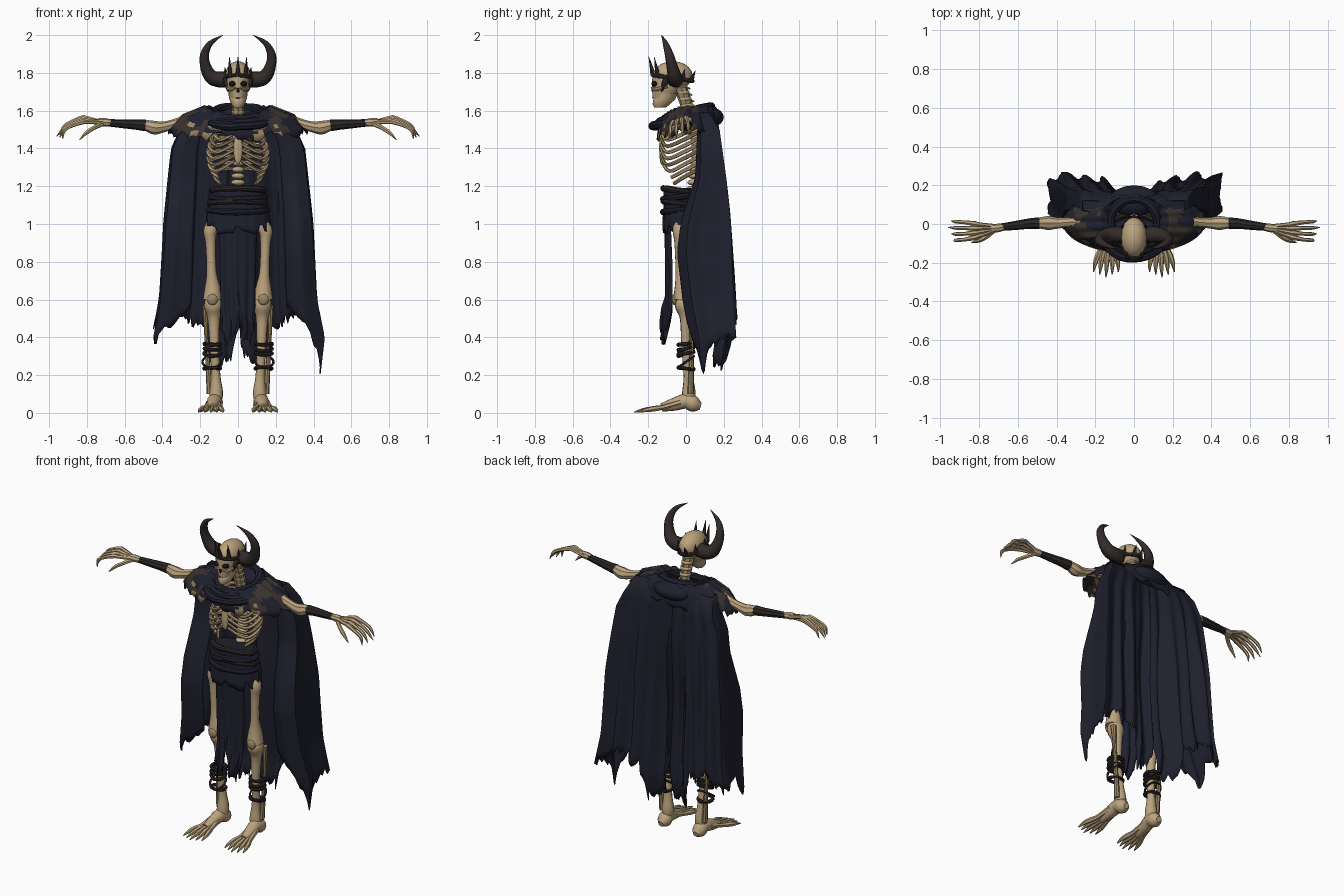
import bpy, bmesh, math, random
from mathutils import Vector, Matrix

random.seed(4)
if bpy.data.objects.get("Cube"):
    bpy.data.objects.remove(bpy.data.objects["Cube"], do_unlink=True)

def material(name, *rgb):
    mat = bpy.data.materials.new(name)
    mat.use_nodes = True
    mat.diffuse_color = (*rgb, 1)
    mat.node_tree.nodes["Principled BSDF"].inputs["Base Color"].default_value = (*rgb, 1)
    return mat

BONE = material("pale bone", .50, .37, .21)
AGED = material("aged bone", .33, .235, .125)
CLOTH = material("midnight cloth", .013, .014, .026)
WORN = material("worn brown cloth", .04, .031, .027)
LEATHER = material("dark leather", .024, .019, .019)
HORN = material("dark horn", .032, .024, .023)
VOID = material("hollow black", .008, .006, .005)

def finish(name, bm, mat, angle=40):
    bmesh.ops.recalc_face_normals(bm, faces=bm.faces)
    mesh = bpy.data.meshes.new(name)
    bm.to_mesh(mesh)
    bm.free()
    mesh.materials.append(mat)
    mesh.shade_smooth()
    mesh.set_sharp_from_angle(angle=math.radians(angle))
    obj = bpy.data.objects.new(name, mesh)
    bpy.context.collection.objects.link(obj)
    return obj

def skin(bm, rings, wrap_rings=False, cap=True, wrap_sides=True):
    """Join rows of points with quads."""
    rows = [[bm.verts.new(p) for p in ring] for ring in rings]
    count = len(rows[0])
    for i in range(len(rows) if wrap_rings else len(rows) - 1):
        a, b = rows[i], rows[(i + 1) % len(rows)]
        for j in range(count if wrap_sides else count - 1):
            k = (j + 1) % count
            bm.faces.new((a[j], a[k], b[k], b[j]))
    if cap and not wrap_rings:
        bm.faces.new(rows[0])
        bm.faces.new(rows[-1])

def tube(name, points, mat, sx=1, sides=8, steps=4, closed=False):
    """Smooth path of (x, y, z, radius) points swept into a tapered tube."""
    pts = [Vector((p[0] * sx, *p[1:])) for p in points]
    n, path, rings, normal = len(pts), [], [], None
    for i in range(n if closed else n - 1):
        a, b, c, d = (pts[k % n if closed else min(max(k, 0), n - 1)] for k in range(i - 1, i + 3))
        for s in range(steps):
            t = s / steps
            path.append(b + (c - a) * (t / 2) + (a * 2 - b * 5 + c * 4 - d) * (t * t / 2)
                        + (b * 3 - a - c * 3 + d) * (t ** 3 / 2))
    if not closed:
        path.append(pts[-1])
    for i, p in enumerate(path):
        after = path[(i + 1) % len(path)] if closed else path[min(i + 1, len(path) - 1)]
        before = path[i - 1] if closed else path[max(i - 1, 0)]
        tangent = (after - before).to_3d().normalized()
        normal = tangent.orthogonal() if normal is None else normal - tangent * normal.dot(tangent)
        normal.normalize()
        other = tangent.cross(normal)
        angles = [math.tau * j / sides for j in range(sides)]
        rings.append([p.to_3d() + (normal * math.cos(q) + other * math.sin(q)) * max(p.w, .001) for q in angles])
    bm = bmesh.new()
    skin(bm, rings, closed)
    return finish(name, bm, mat)

def hoop(name, x, y, z, rx, ry, r, mat, tilt=0, sx=1, count=16):
    """Closed band around the z axis; tilt lowers its front."""
    turns = [math.tau * i / count for i in range(count)]
    tube(name, [(x + rx * math.sin(q), y - ry * math.cos(q), z - tilt * math.cos(q), r * random.uniform(.85, 1.15))
                for q in turns], mat, sx, steps=2, closed=True)

def loft(name, rings, mat, sides=16):
    """Stack of horizontal ellipses given as (y, z, rx, ry)."""
    bm = bmesh.new()
    turns = [math.tau * j / sides for j in range(sides)]
    skin(bm, [[(rx * math.sin(q), y - ry * math.cos(q), z) for q in turns] for y, z, rx, ry in rings])
    finish(name, bm, mat)

def blob(name, centre, size, mat, sx=1):
    bm = bmesh.new()
    place = Matrix.Translation((centre[0] * sx, *centre[1:])) @ Matrix.Diagonal((*size, 1))
    bmesh.ops.create_uvsphere(bm, u_segments=16, v_segments=10, radius=1, matrix=place)
    finish(name, bm, mat)

def sheet(name, shape, nu, nv, mat, closed=False):
    """Thin cloth from shape(u, v)."""
    bm = bmesh.new()
    span = nu if closed else nu - 1
    skin(bm, [[shape(i / span, j / (nv - 1)) for i in range(nu)] for j in range(nv)], cap=False, wrap_sides=closed)
    obj = finish(name, bm, mat, 50)
    obj.modifiers.new("thickness", 'SOLIDIFY').thickness = .005
    return obj

def ramp(t, *keys):
    """Piecewise linear value through (t, value) keys."""
    for (a, p), (b, q) in zip(keys, keys[1:]):
        if t <= b:
            return p + (q - p) * max(0, (t - a) / (b - a))
    return keys[-1][1]

tatter = [random.uniform(-1, 1) for _ in range(200)]

# Cape: folded sheet around the back with long ragged side tails
def cape_shape(u, v):
    side, s = (1 if u > .5 else -1), abs(2 * u - 1)
    tail = .2 if side > 0 else .36
    hem = ramp(s, (0, .45), (.05, .3), (.22, .25), (.3, .46), (.55, .52), (.68, .44), (.8, tail + .12),
               (.86, tail), (.92, .45), (1, .57)) + .03 * tatter[int(u * 158)]
    z = 1.59 + (hem - 1.59) * v
    width = ramp(z, (.2, .44), (.4, .465), (.6, .425), (1, .4), (1.4, .36), (1.6, .27))
    front = ramp(z, (.2, .05), (.4, .02), (.6, -.02), (.85, -.05), (1, -.03), (1.25, .05), (1.5, .06))
    back = ramp(z, (.2, .2), (.4, .27), (1, .23), (1.5, .18), (1.6, .12))
    across = ramp(s, (0, 0), (.3, .4), (.55, .74), (.7, .98), (.86, .97), (1, .6))
    depth = ramp(s, (0, .65), (.15, .66), (.3, .9), (.55, .94), (.7, .95), (.86, .15), (.92, 0), (1, .15))
    fold = .018 * min(1, v * 2) * (math.sin(s * 37 + side) + .5 * math.sin(s * 19 + v * 4))
    return (side * (across * width + fold * .4), front + (back - front) * depth + fold * min(1, depth + .3), z)

sheet("cape", cape_shape, 160, 26, CLOTH)

# Shoulder mantle with worn and torn patches
def mantle_shape(u, v):
    q = u * math.tau
    ahead = max(0, math.cos(q)) ** 2
    rx = ramp(v, (0, .11), (.35, .19), (.7, .3), (1, .37))
    ry = ramp(v, (0, .11), (.35, .14), (1, .165))
    z = ramp(v, (0, 1.59), (.3, 1.625), (.7, 1.575), (1, 1.49)) - ahead * (.065 - .035 * v)
    z += .006 * math.sin(q * 17) + (.025 * tatter[int(u * 80)] if v > .95 else 0)
    return (rx * math.sin(q), .01 - ry * math.cos(q), z)

mantle = sheet("shoulder_mantle", mantle_shape, 80, 14, CLOTH, True)
mantle.data.materials.append(WORN)
mantle.data.materials.append(AGED)
for face in mantle.data.polygons:
    x, y, z = face.center
    if abs(x) > .17 and y < .08 and math.sin(x * 38) + math.sin(y * 45 + z * 30) > -.3:
        face.material_index = 1
    if .09 < abs(x) < .26 and y < -.04 and z < 1.53 and math.sin(x * 71) + math.sin(z * 95) > .5:
        face.material_index = 2

# Rolled cowl and fallen hood
for i in range(3):
    hoop("cowl_roll", 0, .01 - i * .012, 1.59 - i * .02, .12 + i * .028, .12 + i * .022, .024, CLOTH, .032)
blob("fallen_hood", (0, .12, 1.565), (.13, .08, .055), CLOTH)

# Skull
blob("cranium", (0, -.07, 1.785), (.068, .105, .077), BONE)
loft("face", [(-.1, 1.78, .062, .078), (-.105, 1.73, .06, .076), (-.115, 1.69, .048, .063),
              (-.12, 1.665, .038, .056)], BONE)
loft("jaw", [(-.1, 1.69, .052, .055), (-.115, 1.66, .045, .058), (-.13, 1.635, .037, .047),
             (-.137, 1.618, .024, .032)], BONE)
blob("nose_hollow", (0, -.173, 1.71), (.01, .01, .017), VOID)
tube("mouth_line", [(-.034, -.145, 1.668, .003), (0, -.176, 1.668, .003), (.034, -.145, 1.668, .003)], VOID)

# Crown: thin band, low at the back, with spikes
hoop("crown_band", 0, -.07, 1.772, .066, .104, .011, HORN, -.015)
for i in range(9):
    x, y = math.sin(math.tau * i / 9), math.cos(math.tau * i / 9)
    tall, z = (.1 if y > .5 else .055), 1.772 + y * .015
    tube("crown_spike", [(x * .064, -.07 - y * .104, z, .015), (x * .068, -.07 - y * .115, z + tall * .5, .008),
                         (x * .07, -.07 - y * .128, z + tall, .001)], HORN, sides=6)

# Neck and spine
tube("neck", [(0, .03, 1.54, .034), (0, .0, 1.64, .033), (0, -.035, 1.74, .036)], AGED)
for i in range(21):
    z = 1.05 + i * .034
    y, r = ramp(z, (1.08, .03), (1.4, .06), (1.58, .02), (1.74, -.03)), ramp(z, (1.2, .038), (1.4, .026), (1.6, .036))
    blob("vertebra", (0, y, z), (r, r, .017), BONE)
    tube("vertebra_spur", [(0, y, z, .011), (0, y + .05, z - .014, .004)], AGED, sides=6, steps=1)
blob("breastbone", (0, -.13, 1.4), (.024, .012, .085), BONE)

# Waist wraps, belt and hip flaps
loft("waist_wrap", [(-.03, 1.03, .165, .09), (-.035, 1.1, .155, .085), (-.045, 1.19, .135, .075)], CLOTH)
for i in range(4):
    hoop("waist_band", 0, -.035, 1.075 + i * .034, .156 - i * .006, .086, .016, (CLOTH, LEATHER)[i % 2],
         .012 * (-1) ** i)

def flap_shape(u, v):
    q, flare = (u - .5) * math.tau * .98, 1 + .04 * v
    flare += .03 * math.sin(q * 14)
    return (.163 * flare * math.sin(q), -.025 - .095 * flare * math.cos(q), 1.07 - v * (.1 + .03 * tatter[int(u * 40)]))

sheet("hip_flaps", flap_shape, 60, 5, CLOTH)

# Front loincloth split into two tails
def loin_shape(u, v):
    x = 2 * u - 1
    hem = ramp(abs(x), (0, .55), (.25, .42), (.6, .36), (1, .47)) + .03 * tatter[int(u * 30)]
    sway = ramp(v, (0, 0), (.5, .012), (.85, .012), (1, -.015)) + .03 * x * x
    return (x * (.1 - .01 * v), -.118 + .009 * math.sin(x * 13) * v + sway, 1.08 + (hem - 1.08) * v)

sheet("front_loincloth", loin_shape, 40, 12, CLOTH)

for side, sx in (("left_", 1), ("right_", -1)):
    # Face details and horns
    blob(side + "eye_hollow", (.028, -.163, 1.742), (.021, .02, .016), VOID, sx)
    tube(side + "cheekbone", [(.012, -.182, 1.722, .006), (.04, -.16, 1.712, .01), (.06, -.1, 1.73, .01)], BONE, sx)
    tube(side + "cheek_guard", [(.062, -.1, 1.77, .018), (.06, -.115, 1.74, .015), (.052, -.13, 1.7, .003)], HORN, sx)
    tube(side + "horn", [(.05, -.06, 1.768, .043), (.1, -.055, 1.765, .042), (.145, -.06, 1.782, .038),
                         (.173, -.075, 1.84, .029), (.176, -.09, 1.9, .023), (.145, -.11, 1.958, .014),
                         (.08, -.13, 2, .001)], HORN, sx, 10)
    # Rib cage
    for i in range(8):
        z, w = 1.525 - i * .033, .105 + .055 * math.sin(math.pi * (i + 1) / 9)
        front = -.12 + max(0, i - 4) * .012
        path = [(.015, .065, z, .009), (w * .75, .058, z - .008, .011), (w, -.01, z - .045, .011),
                (w * .75, front + .02, z - .08, .01)]
        if i < 6:
            path.append((.018, -.13, z - .045 + i * .004, .008))
        tube(side + "rib", path, AGED if i % 3 == 1 else BONE, sx, 6)
    tube(side + "collarbone", [(.02, -.13, 1.485, .014), (.12, -.13, 1.5, .012), (.2, -.09, 1.53, .011),
                               (.28, 0, 1.55, .018)], BONE, sx)
    # Legs
    tube(side + "thigh_bone", [(.1, -.02, 1.03, .035), (.145, -.035, .97, .037), (.145, -.035, .9, .027),
                               (.14, -.03, .75, .026), (.135, -.02, .66, .042), (.135, -.02, .6, .05)], BONE, sx, 10)
    blob(side + "kneecap", (.135, -.06, .6), (.028, .015, .03), AGED, sx)
    tube(side + "shin_bone", [(.132, -.01, .62, .035), (.13, -.01, .57, .05), (.128, 0, .5, .033),
                              (.124, 0, .35, .025), (.118, .012, .2, .025), (.115, .015, .11, .036),
                              (.12, .01, .06, .034)], BONE, sx, 10)
    tube(side + "calf_bone", [(.172, .02, .57, .018), (.168, .03, .4, .01), (.148, .025, .1, .018)], AGED, sx)
    # Shin rags, straps and loose ankle ring
    for z in (.365, .34, .315, .235):
        hoop(side + "shin_strap", .136, .0, z, .043, .04, .01, LEATHER, random.uniform(-.015, .015), sx)
    hoop(side + "ankle_ring", .14, 0, .27, .048, .042, .006, HORN, .03, sx)
    # Feet
    tube(side + "foot", [(.122, .078, .035, .018), (.122, .045, .045, .042), (.124, 0, .062, .04),
                         (.13, -.06, .046, .035), (.135, -.13, .028, .022)], BONE, sx, 10)
    for t in range(-2, 3):
        tube(side + "toe", [(.13 + t * .012, -.03, .055, .016), (.135 + t * .018, -.12, .03, .013),
                            (.14 + t * .025, -.17, .022, .015), (.142 + t * .03, -.225 + abs(t) * .008, .015, .011),
                            (.145 + t * .032, -.275 + abs(t) * .014, .004, .003)], BONE, sx, 6)
    # Arms
    tube(side + "upper_arm", [(.27, .01, 1.55, .035), (.32, .01, 1.535, .026), (.39, .005, 1.515, .028),
                              (.44, .005, 1.51, .036), (.48, .005, 1.52, .03), (.53, 0, 1.525, .02)], BONE, sx)
    tube(side + "forearm_wrap", [(.49, .004, 1.522, .031), (.54, .002, 1.526, .027), (.6, -.006, 1.53, .024),
                                 (.69, -.017, 1.536, .019)], LEATHER, sx)
    # Hands
    tube(side + "wrist", [(.66, -.014, 1.535, .015), (.7, -.02, 1.538, .022), (.74, -.024, 1.54, .02)], BONE, sx)
    for j in range(4):
        f, lift = j - 1.5, j * .007
        tube(side + "finger", [(.72, -.022 + f * .007, 1.538, .012), (.8, -.032 + f * .02, 1.54 + lift, .011),
                               (.825, -.034 + f * .024, 1.54 + lift, .014), (.88, -.036 + f * .03, 1.52 + lift, .01),
                               (.92, -.036 + f * .032, 1.495 + lift, .01),
                               (.96 - .016 * abs(j - 2), -.034 + f * .033, 1.45 + lift, .002)], BONE, sx, 6)
    tube(side + "thumb", [(.72, -.03, 1.53, .014), (.76, -.065, 1.51, .012), (.8, -.085, 1.485, .011),
                          (.84, -.095, 1.445, .002)], BONE, sx, 6)
